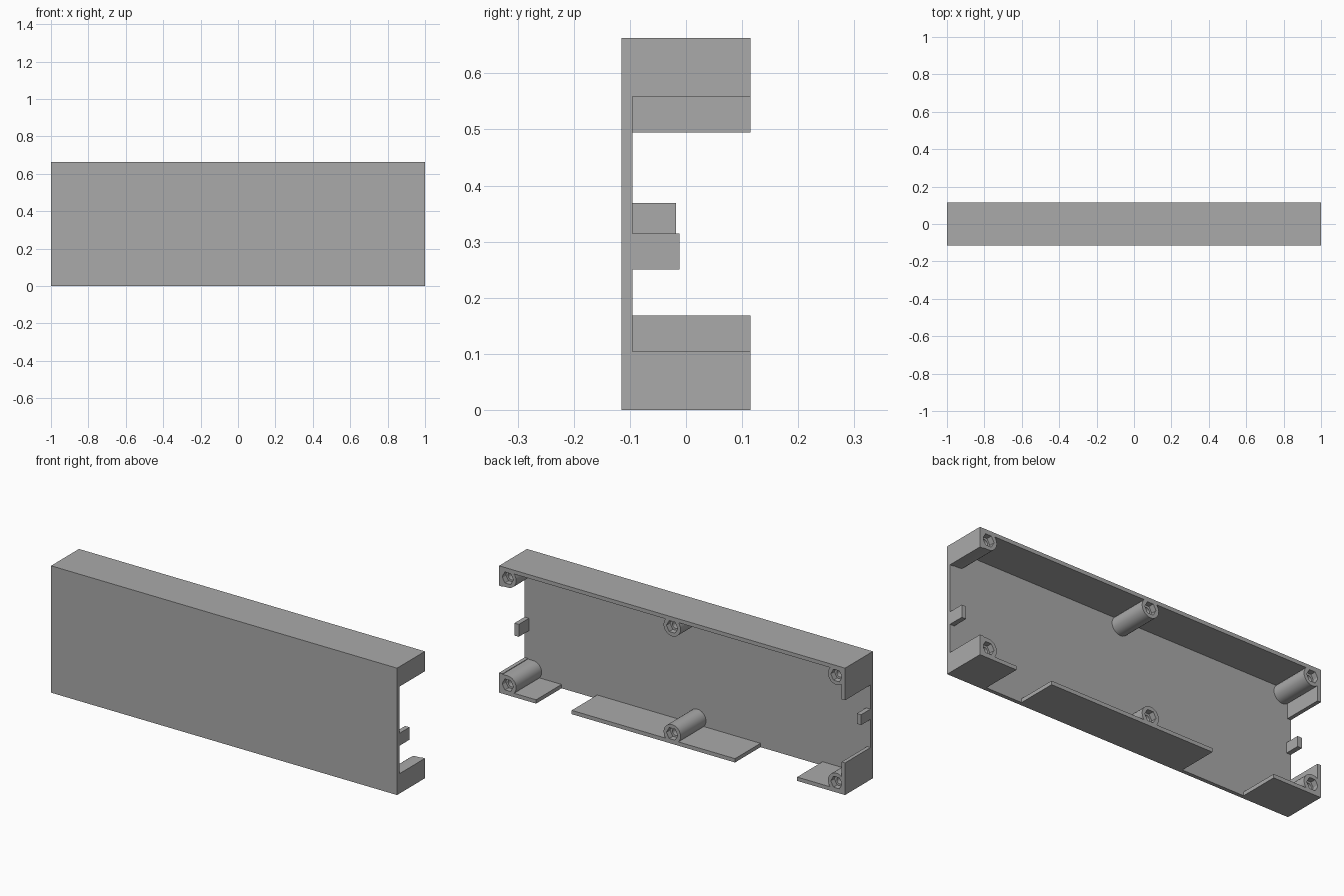
import bpy, bmesh
from math import sin, cos, pi, radians

cube = bpy.data.objects.get("Cube")
if cube:
    bpy.data.objects.remove(cube, do_unlink=True)

grey = bpy.data.materials.new("plain grey")
grey.use_nodes = True
grey.diffuse_color = (0.4, 0.4, 0.4, 1)
grey.node_tree.nodes["Principled BSDF"].inputs["Base Color"].default_value = (0.4, 0.4, 0.4, 1)

H = 0.663      # height
D = 0.115      # half depth
T = 0.02       # wall thickness
INNER = T - D  # inside of the front plate


def finish(name, bm):
    bmesh.ops.recalc_face_normals(bm, faces=bm.faces)
    mesh = bpy.data.meshes.new(name)
    bm.to_mesh(mesh)
    bm.free()
    mesh.materials.append(grey)
    obj = bpy.data.objects.new(name, mesh)
    bpy.context.collection.objects.link(obj)
    return obj


def box(name, x, y, z):
    bm = bmesh.new()
    bmesh.ops.create_cube(bm, size=1)
    for v in bm.verts:
        for i, (lo, hi) in enumerate((x, y, z)):
            v.co[i] = lo if v.co[i] < 0 else hi
    return finish(name, bm)


# Screw post: round outside, six-sided nut recess, narrow round blind hole
def post(name, cx, cz, square_side=False, n=24):
    r = 0.049

    def outer(a):
        if square_side and cos(a) > 0:
            return r / max(abs(cos(a)), abs(sin(a)))
        return r

    def hexagon(a):
        return 0.033 * cos(pi / 6) / cos(a % (pi / 3) - pi / 6)

    def bore(a):
        return 0.019

    bm = bmesh.new()
    rings = []
    for shape, y in ((outer, INNER - 0.005), (outer, D), (hexagon, D),
                     (hexagon, D - 0.03), (bore, D - 0.03), (bore, INNER + 0.03)):
        ring = []
        for i in range(n):
            a = 2 * pi * i / n
            ring.append(bm.verts.new((cx + shape(a) * cos(a), y, cz + shape(a) * sin(a))))
        rings.append(ring)
    for a, b in zip(rings, rings[1:]):
        for i in range(n):
            j = (i + 1) % n
            bm.faces.new((a[i], a[j], b[j], b[i]))
    bm.faces.new(rings[0])
    bm.faces.new(rings[-1])
    obj = finish(name, bm)
    bpy.ops.object.select_all(action='DESELECT')
    obj.select_set(True)
    bpy.context.view_layer.objects.active = obj
    bpy.ops.object.shade_smooth_by_angle(angle=radians(30))


# Front plate and top wall
box("front_plate", (-1, 1), (-D, INNER), (0, H))
box("top_wall", (-1, 1), (INNER, D), (H - T, H))

# Bottom wall in three pieces
for name, x in (("left", (0.786, 1)), ("middle", (-0.364, 0.58)), ("right", (-1, -0.723))):
    box("bottom_wall_" + name, x, (INNER, D), (0, T))

# End wall corners: short on the left, taller on the right
for side, x, h in (("left", (1 - T, 1), 0.104), ("right", (-1, T - 1), 0.168)):
    box("lower_end_wall_" + side, x, (INNER, D), (0, h))
    box("upper_end_wall_" + side, x, (INNER, D), (H - h, H))

# Clip tabs on the ends
box("clip_tab_left", (0.975, 1), (INNER, -0.012), (0.25, 0.315))
box("clip_tab_right", (-1, -0.975), (INNER, -0.018), (0.315, 0.369))

# Six screw posts
for side, x in (("left", 0.95), ("middle", 0), ("right", -0.95)):
    for level, z in (("lower", 0.052), ("upper", H - 0.052)):
        post(f"{level}_screw_post_{side}", x, z, side == "left")
